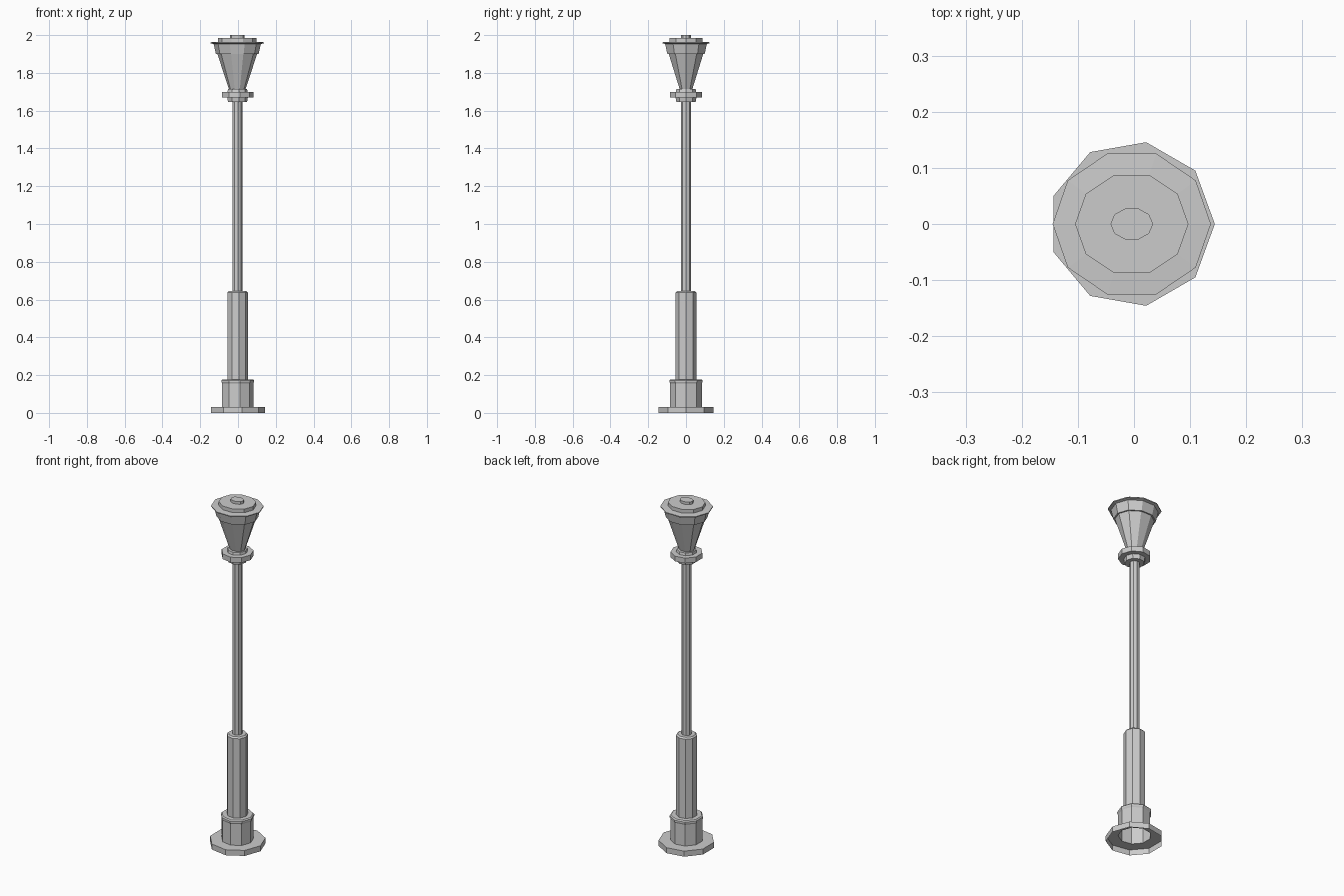
import bpy, bmesh, math

if "Cube" in bpy.data.objects:
    bpy.data.objects.remove(bpy.data.objects["Cube"])

CX = -0.004  # axis offset so the nine-sided footprint is centred


def lathe(name, profile, sides, squash=None, cap_top=True):
    """Spin (radius, z) points into a faceted shell; squash = y radius offset."""
    bm = bmesh.new()
    rings = []
    for r, z in profile:
        ry = r - squash if squash else r
        rings.append([bm.verts.new((CX + r * math.cos(2 * math.pi * i / sides),
                                    ry * math.sin(2 * math.pi * i / sides), z))
                      for i in range(sides)])
    for a, b in zip(rings, rings[1:]):
        for i in range(sides):
            j = (i + 1) % sides
            bm.faces.new((a[i], a[j], b[j], b[i]))
    if cap_top:
        bm.faces.new(rings[-1])
    me = bpy.data.meshes.new(name)
    bm.to_mesh(me)
    bm.free()
    ob = bpy.data.objects.new(name, me)
    bpy.context.collection.objects.link(ob)
    return ob


# Open-bottomed foot, pedestal, sleeve and pole in one stepped shell
lathe("post", [
    (0.148, 0.0), (0.148, 0.032), (0.085, 0.032),
    (0.085, 0.155), (0.089, 0.163), (0.089, 0.172), (0.083, 0.178),
    (0.056, 0.178), (0.056, 0.637), (0.048, 0.645),
    (0.027, 0.645), (0.027, 1.65)], 9, cap_top=False)

# Stepped collar below the lantern
lathe("collar", [
    (0.027, 1.645), (0.052, 1.645), (0.056, 1.67), (0.085, 1.67),
    (0.085, 1.70), (0.055, 1.70), (0.052, 1.714), (0.03, 1.714)], 9)

# Tapered lantern body
lathe("lantern_glass", [(0.043, 1.71), (0.105, 1.90)], 10, squash=0.009)

# Flared crown, rim, lid and finial
lathe("lantern_crown", [
    (0.09, 1.90), (0.113, 1.90), (0.125, 1.953), (0.141, 1.957), (0.141, 1.962),
    (0.101, 1.964), (0.101, 1.985), (0.038, 1.985), (0.038, 2.0)], 10, squash=0.009)
